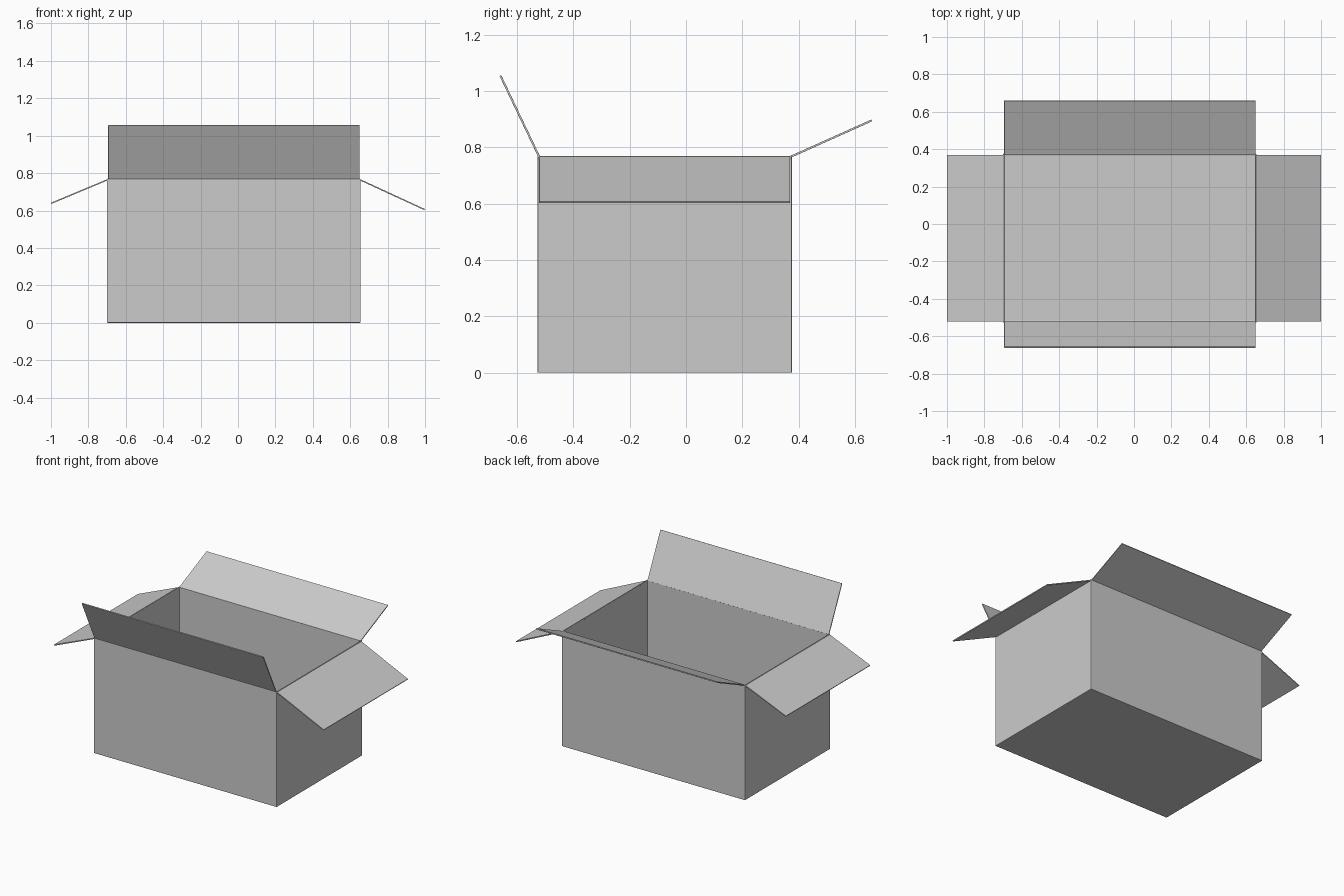
import bpy, bmesh
from mathutils import Vector

cube = bpy.data.objects.get("Cube")
if cube:
    bpy.data.objects.remove(cube, do_unlink=True)

# Plain card colour
card = bpy.data.materials.new("grey_card")
card.use_nodes = True
GREY = (0.6, 0.6, 0.6, 1)
card.diffuse_color = GREY
card.node_tree.nodes["Principled BSDF"].inputs["Base Color"].default_value = GREY

THICK = 0.007
X0, X1, Y0, Y1, TOP = -0.70, 0.655, -0.527, 0.376, 0.77


def finish(name, bm, offset, bevel):
    """Turn a sheet of faces into a thick, slightly softened card part."""
    mesh = bpy.data.meshes.new(name)
    bm.to_mesh(mesh)
    bm.free()
    obj = bpy.data.objects.new(name, mesh)
    bpy.context.collection.objects.link(obj)
    mesh.materials.append(card)
    solid = obj.modifiers.new("thickness", 'SOLIDIFY')
    solid.thickness = THICK
    solid.offset = offset
    solid.use_even_offset = True
    soft = obj.modifiers.new("soft_edges", 'BEVEL')
    soft.width = bevel
    soft.segments = 2
    soft.limit_method = 'ANGLE'
    return obj


# Open box body: floor and four walls
bm = bmesh.new()
bmesh.ops.create_cube(bm, size=1)
for v in bm.verts:
    v.co = Vector((X1 if v.co.x > 0 else X0,
                   Y1 if v.co.y > 0 else Y0,
                   TOP if v.co.z > 0 else 0))
lid = [f for f in bm.faces if f.normal.z > 0.9]
bmesh.ops.delete(bm, geom=lid, context='FACES_ONLY')
finish("box_body", bm, -1, 0.003)


# Four open flaps, each a sheet from its hinge line to its free edge
def flap(name, hinge_a, hinge_b, swing):
    bm = bmesh.new()
    a, b, s = Vector(hinge_a), Vector(hinge_b), Vector(swing)
    bm.faces.new([bm.verts.new(p) for p in (a, b, b + s, a + s)])
    finish(name, bm, 0, 0.001)


HINGE = TOP - 0.004
XA, XB, YA, YB = X0 + 0.006, X1 - 0.006, Y0 + 0.006, Y1 - 0.006
flap("front_flap", (XA, YA, HINGE), (XB, YA, HINGE), (0, -0.138, 0.289))
flap("back_flap", (XB, YB, HINGE), (XA, YB, HINGE), (0, 0.29, 0.13))
flap("left_flap", (XB, YA, HINGE), (XB, YB, HINGE), (0.349, 0, -0.161))
flap("right_flap", (XA, YB, HINGE), (XA, YA, HINGE), (-0.304, 0, -0.127))
